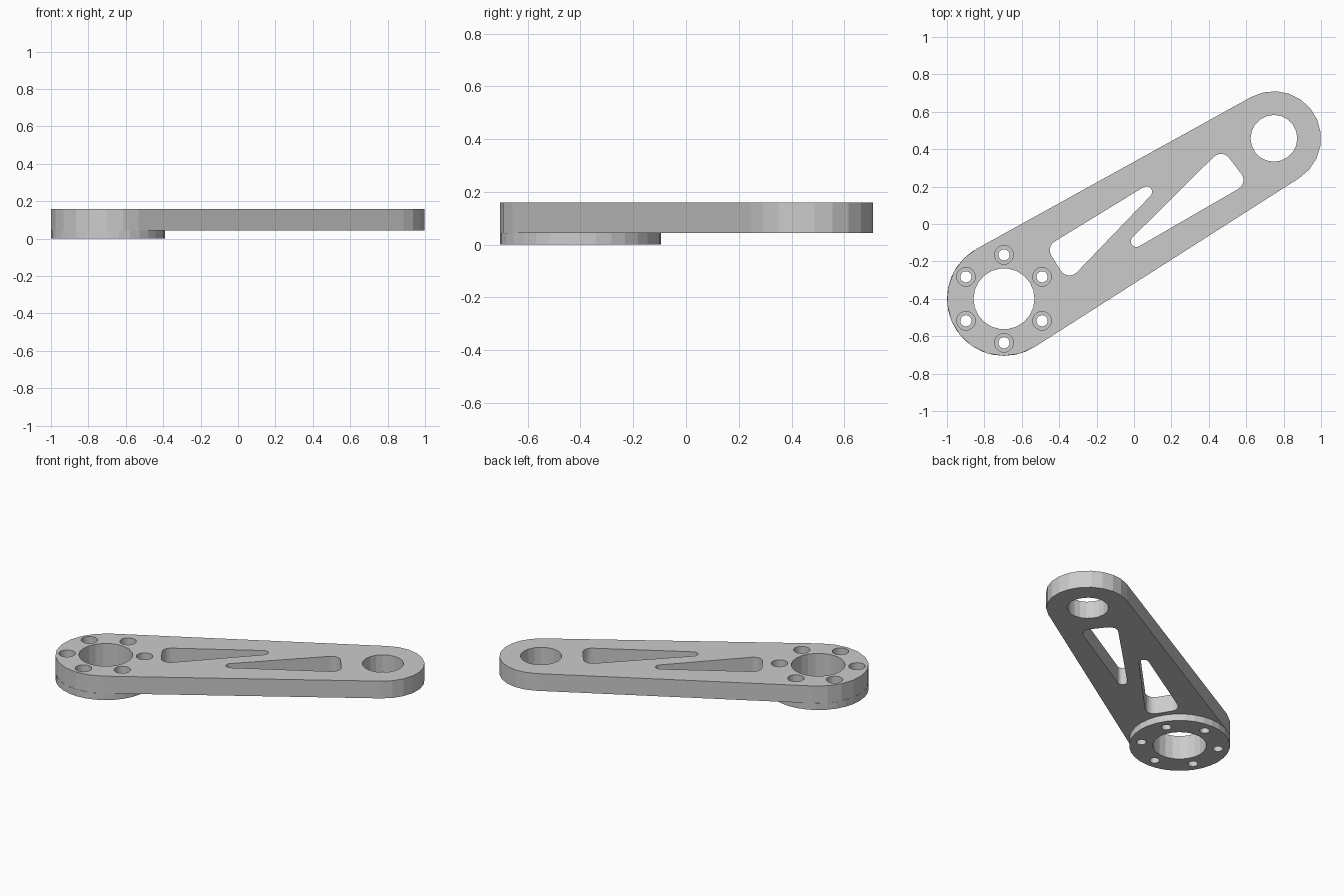
import bpy, bmesh
from math import sin, cos, pi, atan2, acos, hypot, radians, ceil

if "Cube" in bpy.data.objects:
    bpy.data.objects.remove(bpy.data.objects["Cube"])

BIG, SMALL = (-0.695, -0.40), (0.748, 0.458)


def circle(c, r, n):
    return [(c[0] + r * cos(2 * pi * i / n), c[1] + r * sin(2 * pi * i / n)) for i in range(n)]


def belt(circles, step=radians(17)):
    """Outline wrapped around circles (x, y, r) given counter-clockwise."""
    n = len(circles)
    phi = []
    for i in range(n):
        a, b = circles[i], circles[(i + 1) % n]
        dx, dy = b[0] - a[0], b[1] - a[1]
        phi.append(atan2(dy, dx) - acos((a[2] - b[2]) / hypot(dx, dy)))
    pts = []
    for i, (x, y, r) in enumerate(circles):
        start = phi[i - 1]
        sweep = (phi[i] - start) % (2 * pi)
        k = max(2, ceil(sweep / step))
        for j in range(k + 1):
            t = start + sweep * j / k
            pts.append((x + r * cos(t), y + r * sin(t)))
    return pts


def plate(name, loops, z0, z1):
    """Flat plate: first loop is the outline, the others are holes."""
    bm = bmesh.new()
    edges = []
    for loop in loops:
        vs = [bm.verts.new((x, y, z0)) for x, y in loop]
        edges += [bm.edges.new((vs[i - 1], vs[i])) for i in range(len(vs))]
    bmesh.ops.triangle_fill(bm, use_beauty=True, use_dissolve=False, edges=edges, normal=(0, 0, 1))
    res = bmesh.ops.extrude_face_region(bm, geom=bm.faces[:], use_keep_orig=True)
    top = [g for g in res["geom"] if isinstance(g, bmesh.types.BMVert)]
    bmesh.ops.translate(bm, verts=top, vec=(0, 0, z1 - z0))
    bmesh.ops.recalc_face_normals(bm, faces=bm.faces[:])
    mesh = bpy.data.meshes.new(name)
    bm.to_mesh(mesh)
    bm.free()
    obj = bpy.data.objects.new(name, mesh)
    bpy.context.collection.objects.link(obj)
    return obj


bolts = [(BIG[0] + 0.235 * cos(radians(30 + 60 * k)),
          BIG[1] + 0.235 * sin(radians(30 + 60 * k))) for k in range(6)]
bore = circle(BIG, 0.163, 22)

# Arm: tapered plate with two bores, two lightening slots and bolt head pockets
slot_a = belt([(-0.395, -0.14, 0.055), (-0.345, -0.22, 0.055), (0.067, 0.172, 0.03)])
slot_b = belt([(0.53, 0.235, 0.055), (0.465, 0.32, 0.055), (0.013, -0.093, 0.03)])
outline = belt([(*BIG, 0.305), (*SMALL, 0.252)])
plate("lever_arm",
      [outline, bore, circle(SMALL, 0.125, 20), slot_a, slot_b] + [circle(b, 0.05, 20) for b in bolts],
      0.045, 0.16)

# Flange: round disc under the large end with smaller bolt holes
plate("mounting_flange",
      [circle(BIG, 0.305, 32), bore] + [circle(b, 0.03, 20) for b in bolts],
      0.0, 0.045)
